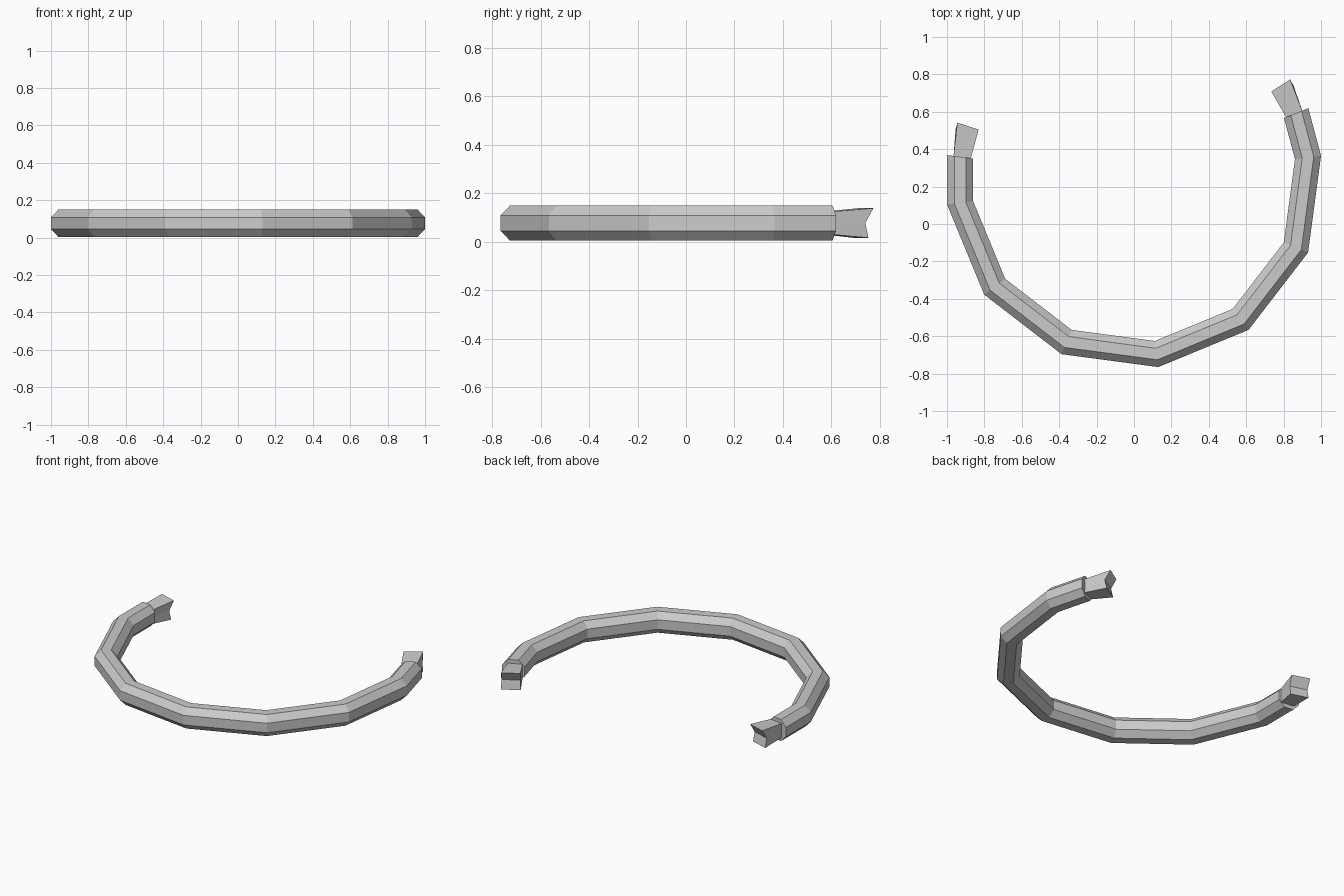
import bpy, bmesh
from math import cos, sin, radians

if "Cube" in bpy.data.objects:
    bpy.data.objects.remove(bpy.data.objects["Cube"])

CY, CZ = 0.235, 0.077          # ring centre in y and z
RM = 0.938                     # mid radius of the tube


def at(angle, radius, z):
    a = radians(angle)
    return (radius * cos(a), CY + radius * sin(a), z)


def loft(name, rings):
    """Skin a list of equal-length rings and cap both ends."""
    bm = bmesh.new()
    loops = [[bm.verts.new(p) for p in ring] for ring in rings]
    n = len(loops[0])
    for a, b in zip(loops, loops[1:]):
        for i in range(n):
            j = (i + 1) % n
            bm.faces.new((a[i], a[j], b[j], b[i]))
    return finish(name, bm, loops)


def finish(name, bm, loops):
    first, last = loops[0], loops[-1]
    bm.faces.new(first[::-1])
    if len(last) == 6:         # V-notched end: split along the recessed middle
        bm.faces.new((last[0], last[1], last[2], last[5]))
        bm.faces.new((last[5], last[2], last[3], last[4]))
    else:
        bm.faces.new(last)
    bmesh.ops.recalc_face_normals(bm, faces=bm.faces)
    mesh = bpy.data.meshes.new(name)
    bm.to_mesh(mesh)
    bm.free()
    ob = bpy.data.objects.new(name, mesh)
    bpy.context.collection.objects.link(ob)
    return ob


# Open ring: octagonal tube along a twelve-sided circle with half-step ends
H, F = 0.0725, 0.032
octagon = [(H, -F), (H, F), (F, H), (-F, H), (-H, F), (-H, -F), (-F, -H), (F, -H)]
angles = [-187.6] + [-172.6 + 30 * k for k in range(7)] + [22.4]
loft("open_ring", [[at(a, RM + r * 0.97, CZ + z) for r, z in octagon] for a in angles])


# Flared end fittings with a notched tip
def fitting(name, start, way):
    def ring(offset, center, hw, hz, notch, short):
        tip, mid, low = (start + way * (offset - d) for d in (0, notch, short))
        return [at(tip, center - hw, CZ + hz), at(tip, center + hw, CZ + hz),
                at(mid, center + hw * 0.97, CZ),
                at(low, center + hw, CZ - hz), at(low, center - hw, CZ - hz),
                at(mid, center - hw * 0.97, CZ)]
    loft(name, [ring(-0.3, 0.927, 0.046, 0.047, 0, 0),
                ring(10.4, 0.933, 0.060, 0.061, 2.2, 1.4)])


fitting("right_end_fitting", 22.4, 1)
fitting("left_end_fitting", -187.6, -1)
